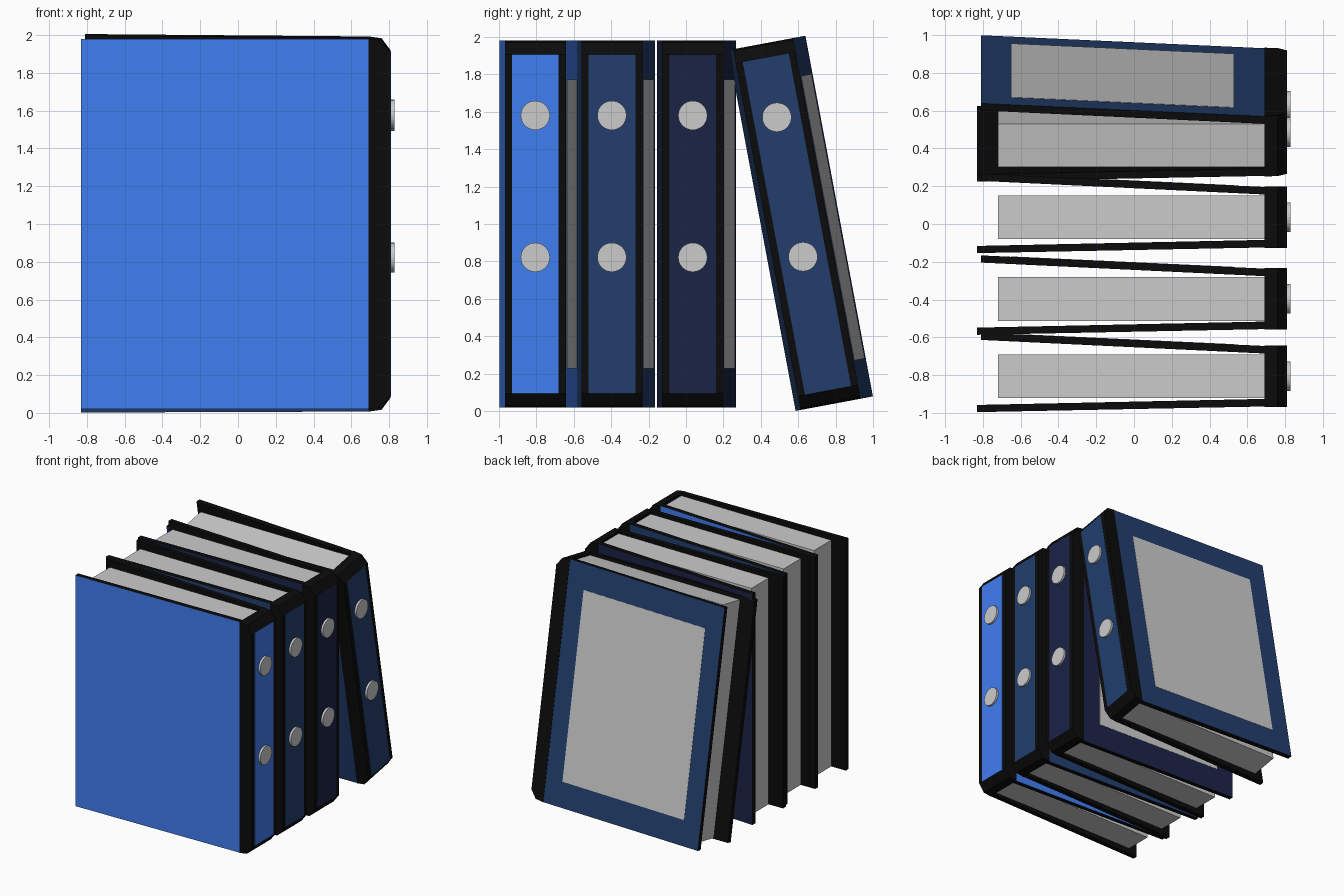
import bpy, bmesh
from math import radians
from mathutils import Matrix, Vector

if "Cube" in bpy.data.objects:
    bpy.data.objects.remove(bpy.data.objects["Cube"])


def material(name, rgb):
    m = bpy.data.materials.new(name)
    m.diffuse_color = (*rgb, 1)
    m.use_nodes = True
    m.node_tree.nodes["Principled BSDF"].inputs["Base Color"].default_value = m.diffuse_color
    return m


BLACK = material("black_trim", (0.0034, 0.0034, 0.0034))
BRIGHT = material("bright_blue", (0.051, 0.207, 0.88))
MID = material("mid_blue", (0.016, 0.048, 0.155))
NAVY = material("navy_blue", (0.0105, 0.017, 0.062))


def finish(bm, name, matrix, mats=()):
    bmesh.ops.recalc_face_normals(bm, faces=bm.faces)
    me = bpy.data.meshes.new(name)
    bm.to_mesh(me)
    bm.free()
    for m in mats:
        me.materials.append(m)
    ob = bpy.data.objects.new(name, me)
    ob.matrix_world = matrix
    bpy.context.collection.objects.link(ob)
    return ob


def prism(points, axis, lo, hi):
    """Extrude a 2D outline along y (outline in x,z) or z (outline in x,y)."""
    bm = bmesh.new()
    put = (lambda p: (p[0], p[1], lo)) if axis == "z" else (lambda p: (p[0], lo, p[1]))
    face = bm.faces.new([bm.verts.new(put(p)) for p in points])
    step = Vector((0, 0, hi - lo)) if axis == "z" else Vector((0, hi - lo, 0))
    new = bmesh.ops.extrude_face_region(bm, geom=[face])["geom"]
    bmesh.ops.translate(bm, vec=step, verts=[v for v in new if isinstance(v, bmesh.types.BMVert)])
    bmesh.ops.recalc_face_normals(bm, faces=bm.faces)
    return bm


def box(x0, x1, y0, y1, h):
    return prism([(x0, y0), (x1, y0), (x1, y1), (x0, y1)], "z", -h, h)


def binder(tag, colour, matrix):
    # black cover boards with a coloured outer face, splayed open from the spine
    for part, side, x_end, y_end in (("front", -1, -0.83, 0.19), ("back", 1, -0.81, 0.23)):
        bm = prism([(0.69, side * 0.16), (x_end, side * y_end),
                    (x_end, side * (y_end - 0.038)), (0.69, side * 0.12)], "z", -0.98, 0.98)
        for f in bm.faces:
            if f.normal.y * side > 0.9:
                f.material_index = 1
        finish(bm, f"{part}_cover_{tag}", matrix, (BLACK, colour))

    # grey sheet lying on the back cover
    def back(x):
        return 0.16 + (0.69 - x) * 0.07 / 1.5
    sheet = prism([(0.53, back(0.53) - 0.005), (-0.65, back(-0.65) - 0.005),
                   (-0.65, back(-0.65) + 0.002), (0.53, back(0.53) + 0.002)], "z", -0.773, 0.773)
    finish(sheet, f"back_label_{tag}", matrix)

    # spine with sloped ends
    spine = prism([(0.69, -0.98), (0.76, -0.97), (0.808, -0.905),
                   (0.808, 0.905), (0.76, 0.97), (0.69, 0.98)], "y", -0.163, 0.163)
    finish(spine, f"spine_{tag}", matrix, (BLACK,))
    finish(box(0.80, 0.81, -0.125, 0.125, 0.905), f"spine_panel_{tag}", matrix, (colour,))

    # paper stack
    finish(box(-0.72, 0.69, -0.116, 0.116, 0.96), f"paper_{tag}", matrix)

    # two round studs on the spine
    for i, z in enumerate((-0.178, 0.58)):
        bm = bmesh.new()
        bmesh.ops.create_cone(bm, cap_ends=True, segments=32, radius1=0.078, radius2=0.078, depth=0.025,
                              matrix=Matrix.Translation((0.815, 0, z)) @ Matrix.Rotation(radians(90), 4, "Y"))
        finish(bm, f"stud_{tag}_{i + 1}", matrix)


# three upright binders
for tag, colour, y in ((1, BRIGHT, -0.805), (2, MID, -0.396), (3, NAVY, 0.036)):
    binder(tag, colour, Matrix.Translation((0, y, 1.0)))

# leaning binder
binder(4, MID, Matrix.Translation((0, 0.592, 1.0)) @ Matrix.Rotation(radians(10.6), 4, "X"))
